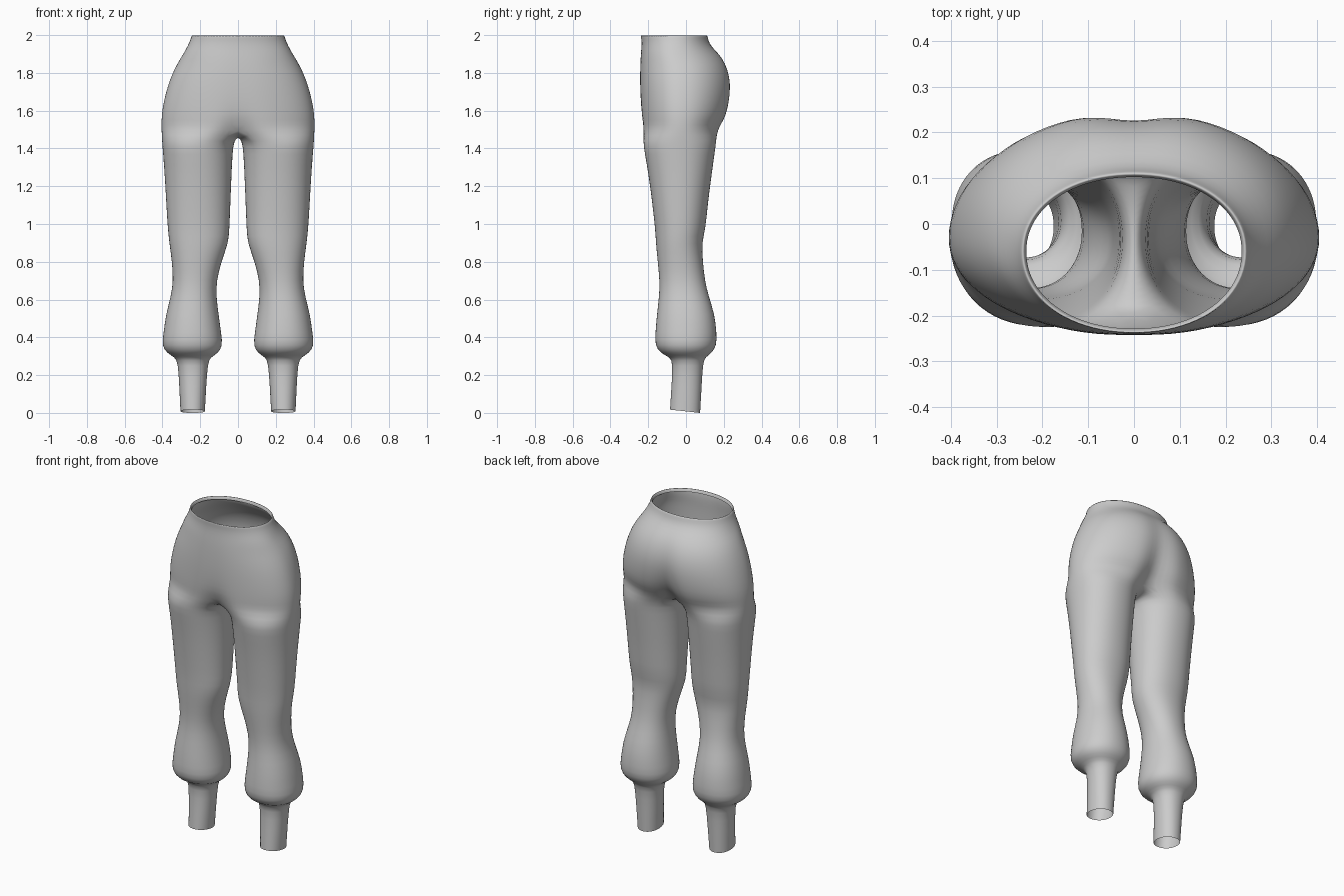
import bpy, bmesh, math

if "Cube" in bpy.data.objects:
    bpy.data.objects.remove(bpy.data.objects["Cube"])

K = 32    # points round one leg
A = 11    # points -A..A carry on up into the torso, the rest meet at the crotch

fabric = bpy.data.materials.new("light_grey_fabric")
fabric.diffuse_color = (0.6, 0.6, 0.6, 1)
fabric.use_nodes = True
fabric.node_tree.nodes["Principled BSDF"].inputs["Base Color"].default_value = fabric.diffuse_color

# Leg rings: z, inner x, outer x, front y, back y
LEG = [
    (0.008, .175, .305, -.085, .075), (0.14, .168, .311, -.077, .083),
    (0.265, .160, .318, -.070, .090), (0.295, .145, .335, -.085, .103),
    (0.315, .105, .375, -.135, .135), (0.355, .080, .405, -.165, .163),
    (0.42, .088, .395, -.163, .163), (0.52, .102, .383, -.155, .153),
    (0.62, .115, .355, -.142, .120), (0.70, .113, .343, -.140, .100),
    (0.80, .088, .350, -.150, .090), (0.90, .050, .364, -.160, .083),
    (0.97, .045, .372, -.163, .104), (1.10, .040, .380, -.178, .115),
    (1.25, .034, .388, -.197, .135), (1.38, .028, .398, -.220, .153),
    (1.44, .020, .403, -.229, .161),
]
# Torso rings: z, outer x, front y, back y, front dip, back cleft
TORSO = [
    (1.50, .406, -.236, .182, .050, .085), (1.55, .406, -.240, .216, .020, .070),
    (1.61, .402, -.243, .236, .008, .045), (1.70, .382, -.246, .248, .004, .026),
    (1.78, .356, -.246, .243, .003, .018), (1.85, .322, -.244, .218, .002, .012),
    (1.90, .290, -.240, .182, .001, .007), (1.94, .268, -.236, .135, 0, .003),
    (1.975, .252, -.236, .118, 0, 0), (1.997, .247, -.240, .114, 0, 0),
    (2.0, .241, -.235, .107, 0, 0), (1.98, .236, -.229, .103, 0, 0),
]


def curve(v, power):
    return math.copysign(abs(v) ** (2 / power), v)


def leg_point(i, z, xi, xo, yf, yb):
    t = 2 * math.pi * i / K
    x = (xi + xo) / 2 + (xo - xi) / 2 * curve(math.cos(t), 2.15)
    y = (yf + yb) / 2 + (yb - yf) / 2 * curve(math.sin(t), 2.15)
    if z < .1:
        z -= .11 * y      # slanted hem
    return x, y, z


def torso_point(i, z, xo, yf, yb, dip, cleft):
    t = math.pi / 2 * i / A
    mid = -.03 if z < 1.9 else -.06
    x = xo * curve(math.cos(t), 2.1) if abs(i) < A else 0
    s = curve(math.sin(t), 2.1)
    near = math.exp(-(x / .065) ** 2)
    if i < 0:
        y = mid - s * (yf - mid) + dip * near
    else:
        y = mid + s * (yb - mid) - cleft * near
    return x, y, z


bm = bmesh.new()
rows = [[bm.verts.new(leg_point(i, *r)) for i in range(-A, K - A)] for r in LEG]

# Crotch ring: outer arc of the lowest torso ring, closed by a seam on x = 0
arc = [bm.verts.new(torso_point(i, *TORSO[0])) for i in range(-A, A + 1)]
y0, y1 = arc[0].co.y, arc[-1].co.y
n_seam = K - len(arc)
seam = []
for k in range(1, n_seam + 1):
    u = k / (n_seam + 1)
    seam.append(bm.verts.new((0, y1 + (y0 - y1) * u, 1.462 + .038 * (2 * u - 1) ** 2)))
rows.append(arc + seam)
for lo, hi in zip(rows, rows[1:]):
    for i in range(K):
        j = (i + 1) % K
        bm.faces.new((lo[i], lo[j], hi[j], hi[i]))

# Hips and waistband with a small turned-in rim
for r in TORSO[1:]:
    nxt = [bm.verts.new(torso_point(i, *r)) for i in range(-A, A + 1)]
    for i in range(2 * A):
        bm.faces.new((arc[i], arc[i + 1], nxt[i + 1], nxt[i]))
    arc = nxt

mesh = bpy.data.meshes.new("trousers")
bm.to_mesh(mesh)
bm.free()
mesh.materials.append(fabric)
trousers = bpy.data.objects.new("trousers", mesh)
bpy.context.collection.objects.link(trousers)
for p in mesh.polygons:
    p.use_smooth = True

# Other half, then smoothing
mirror = trousers.modifiers.new("mirror", 'MIRROR')
mirror.use_clip = True
mirror.merge_threshold = .0005
sub = trousers.modifiers.new("smooth", 'SUBSURF')
sub.levels = sub.render_levels = 1
